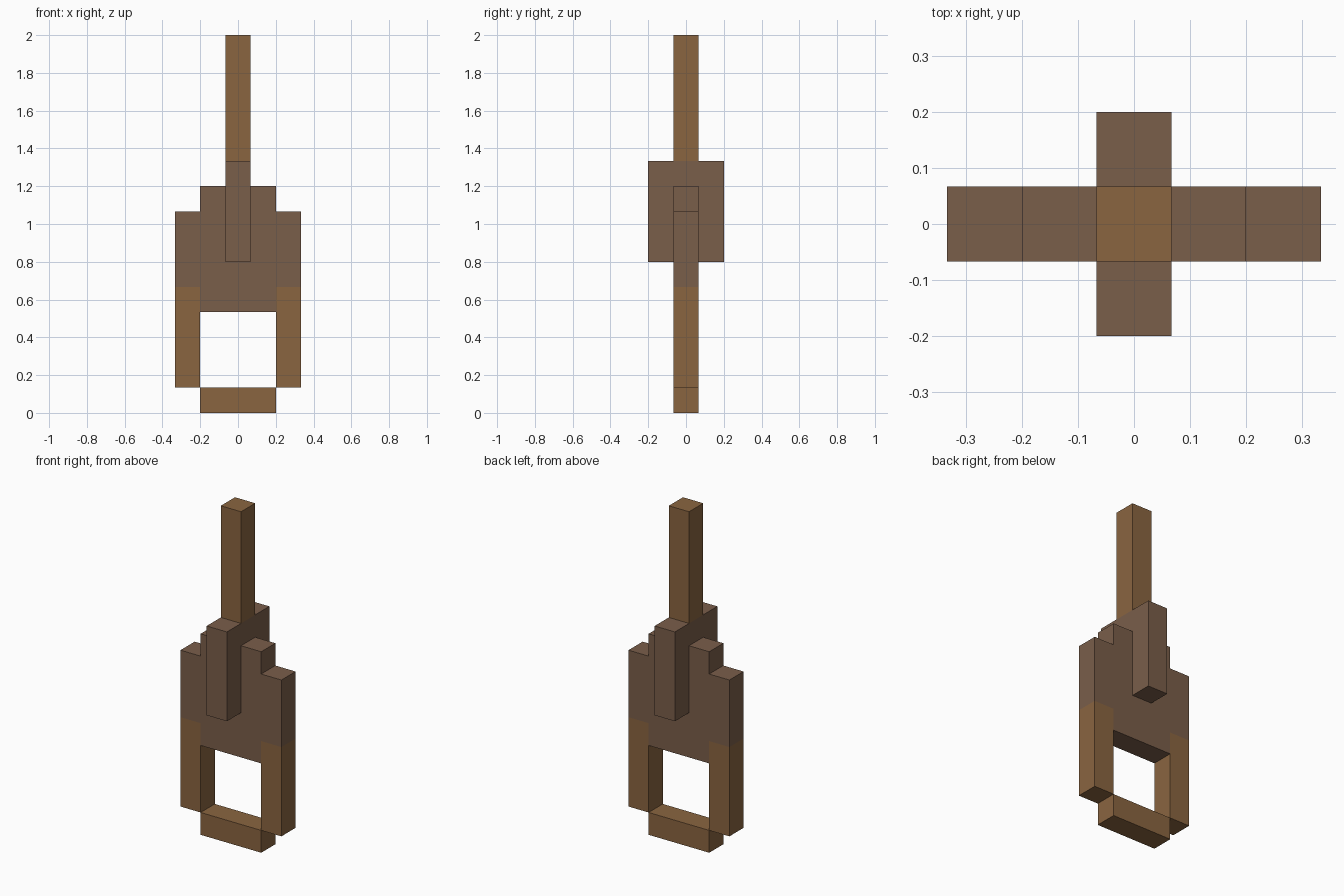
import bpy
import bmesh
from mathutils import Matrix, Vector

cube = bpy.data.objects.get("Cube")
if cube:
    bpy.data.objects.remove(cube, do_unlink=True)

U = 2 / 15  # block size: the model is 15 blocks tall


def material(name, rgb):
    mat = bpy.data.materials.new(name)
    mat.use_nodes = True
    color = (*rgb, 1.0)
    mat.diffuse_color = color
    mat.node_tree.nodes["Principled BSDF"].inputs["Base Color"].default_value = color
    return mat


WOOD = material("warm_wood", (0.254, 0.130, 0.0513))
BARK = material("dark_brown", (0.195, 0.112, 0.0685))


def box(name, mat, x, y, z):
    """Box spanning the given (low, high) ranges, measured in blocks."""
    low, high = (Vector(c) * U for c in zip(x, y, z))
    size = high - low
    bm = bmesh.new()
    bmesh.ops.create_cube(bm, size=1, matrix=Matrix.Diagonal((*size, 1)))
    mesh = bpy.data.meshes.new(name)
    bm.to_mesh(mesh)
    bm.free()
    mesh.materials.append(mat)
    obj = bpy.data.objects.new(name, mesh)
    obj.location = (low + high) / 2
    bpy.context.collection.objects.link(obj)


THIN = (-0.5, 0.5)
WIDE = (-1.5, 1.5)

# Upright post and the crossing head beneath it
box("top_post", WOOD, THIN, THIN, (10, 15))
box("cross_block", BARK, THIN, WIDE, (6, 10))
box("body", BARK, WIDE, THIN, (4, 9))

# Side shoulders with the legs of the loop hanging below
for side, x in (("left", (1.5, 2.5)), ("right", (-2.5, -1.5))):
    box(side + "_shoulder", BARK, x, THIN, (5, 8))
    box(side + "_loop_leg", WOOD, x, THIN, (1, 5))

# Bar closing the loop at the bottom
box("bottom_bar", WOOD, WIDE, THIN, (0, 1))
